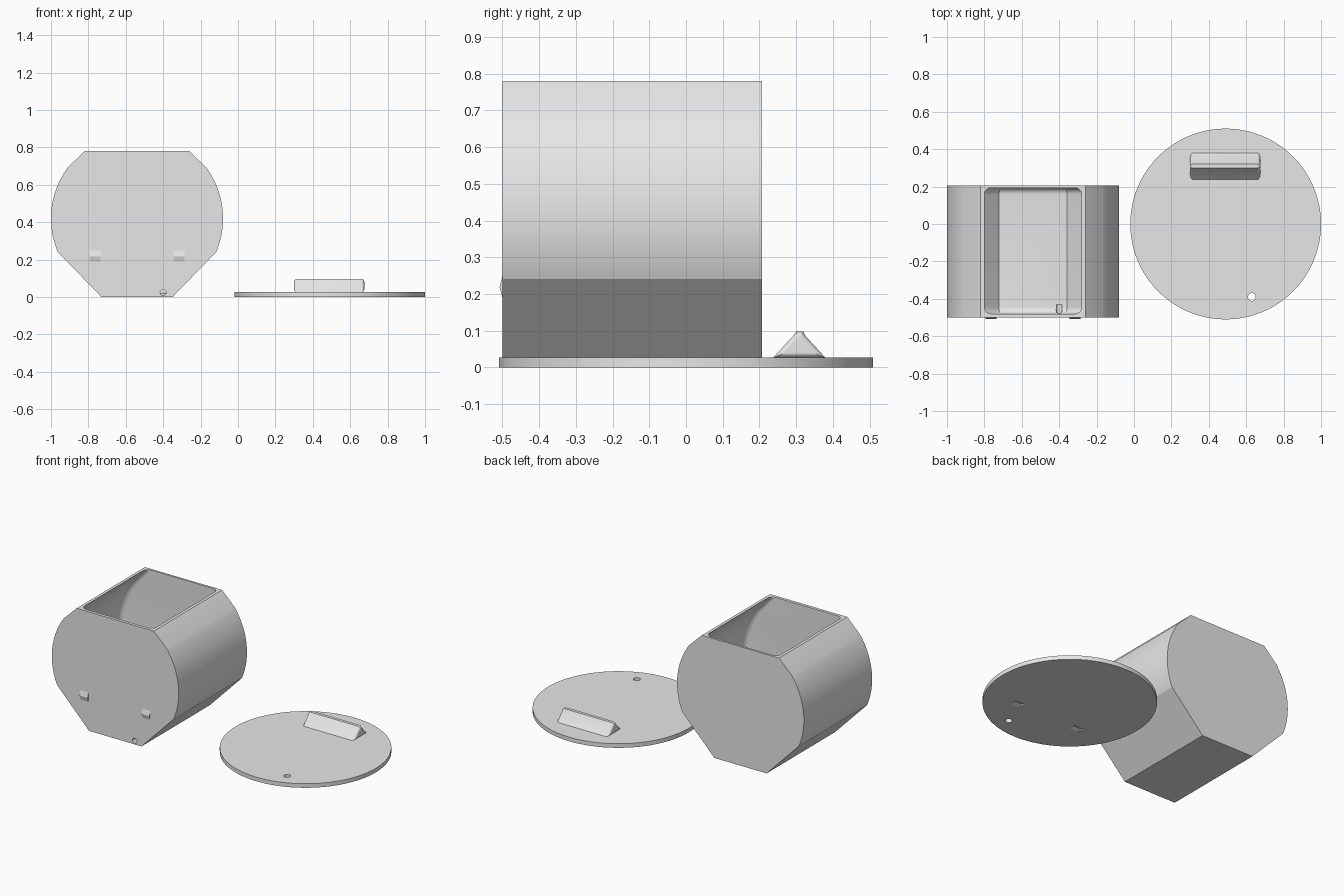
import bpy, bmesh, math

if "Cube" in bpy.data.objects:
    bpy.data.objects.remove(bpy.data.objects["Cube"])

grey = bpy.data.materials.new("light grey")
grey.diffuse_color = (0.8, 0.8, 0.8, 1)
grey.use_nodes = True
grey.node_tree.nodes["Principled BSDF"].inputs["Base Color"].default_value = grey.diffuse_color


def make_object(name, bm):
    bmesh.ops.recalc_face_normals(bm, faces=bm.faces[:])
    mesh = bpy.data.meshes.new(name)
    bm.to_mesh(mesh)
    bm.free()
    mesh.materials.append(grey)
    ob = bpy.data.objects.new(name, mesh)
    bpy.context.collection.objects.link(ob)
    return ob


def prism(name, pts, axis, lo, hi, end_round=0):
    """Extrude a 2D outline along an axis, optionally rounding the end rims."""
    place = {'x': lambda a, b, t: (t, a, b),
             'y': lambda a, b, t: (a, t, b),
             'z': lambda a, b, t: (a, b, t)}[axis]
    bm = bmesh.new()
    ends = [[bm.verts.new(place(a, b, t)) for a, b in pts] for t in (lo, hi)]
    caps = [bm.faces.new(ring) for ring in ends]
    n = len(pts)
    for i in range(n):
        j = (i + 1) % n
        bm.faces.new((ends[0][i], ends[0][j], ends[1][j], ends[1][i]))
    bmesh.ops.recalc_face_normals(bm, faces=bm.faces[:])
    if end_round:
        rims = [e for cap in caps for e in cap.edges]
        bmesh.ops.bevel(bm, geom=rims, offset=end_round, segments=8,
                        profile=0.5, affect='EDGES', clamp_overlap=True)
    return make_object(name, bm)


def circle(cx, cy, r, n):
    return [(cx + r * math.cos(2 * math.pi * i / n),
             cy + r * math.sin(2 * math.pi * i / n)) for i in range(n)]


def cut(target, cutter):
    """Subtract the cutter from the target and discard it."""
    mod = target.modifiers.new("cut", 'BOOLEAN')
    mod.operation, mod.solver, mod.object = 'DIFFERENCE', 'EXACT', cutter
    bpy.ops.object.select_all(action='DESELECT')
    bpy.context.view_layer.objects.active = target
    target.select_set(True)
    bpy.ops.object.modifier_apply(modifier=mod.name)
    bpy.data.objects.remove(cutter)


def smooth(ob, degrees=16):
    bpy.ops.object.select_all(action='DESELECT')
    bpy.context.view_layer.objects.active = ob
    ob.select_set(True)
    bpy.ops.object.shade_smooth_by_angle(angle=math.radians(degrees))


CX, CZ, R = -0.54, 0.42, 0.46     # container axis and radius
WALL = 0.02


def container_outline(t, top):
    """Round outline with flat bottom, sloped lower sides and flat top."""
    half = [(0.19 - 0.42 * t, t)]
    for i in range(21):
        a = math.radians(-23 + 59 * i / 20)
        half.append(((R - t) * math.cos(a), CZ + (R - t) * math.sin(a)))
    half.append((0.28 - t, 0.78))
    if top > 0.78:
        half.append((0.28 - t, top))
    return ([(CX + x, z) for x, z in half] +
            [(CX - x, z) for x, z in reversed(half)])


# Container shell
container = prism("container", container_outline(0, 0.78), 'y', -0.5, 0.207)
cavity = prism("cavity", container_outline(WALL, 0.9), 'y', -0.48, 0.193, 0.035)

# Domed boss left standing on the cavity floor
bm = bmesh.new()
bmesh.ops.create_uvsphere(bm, u_segments=32, v_segments=16, radius=0.05)
for v in bm.verts:
    x, y, z = v.co
    v.co = (-0.40 + x, -0.43 + z - (0.1 if z < -1e-4 else 0), 0.025 + y)
cut(cavity, make_object("boss", bm))
cut(container, cavity)

# Pin hole in the front, running into the boss
cut(container, prism("pin_cutter", circle(-0.40, 0.024, 0.016, 24), 'y', -0.55, -0.43))
smooth(container)

# Wedge catches on the container front
for side, s in (("left", -1), ("right", 1)):
    x = CX + s * 0.224
    prism(side + "_catch", [(-0.495, 0.19), (-0.5, 0.19), (-0.508, 0.218),
                            (-0.5, 0.25), (-0.495, 0.25)], 'x', x - 0.029, x + 0.029)

# Round lid with a through hole and two wedge notches underneath
LX, LID = 0.49, 0.027
lid = prism("lid", circle(LX, 0, 0.51, 96), 'z', 0, LID)
cut(lid, prism("hole_cutter", circle(LX + 0.14, -0.39, 0.021, 24), 'z', -0.1, 0.1))
for s in (-1, 1):
    x = LX + s * 0.224
    cut(lid, prism("notch_cutter", [(-0.235, -0.002), (-0.203, 0.010), (-0.17, -0.002)],
                   'x', x - 0.031, x + 0.031))
smooth(lid)

# Ridge handle on the lid
handle = prism("handle", [(0.237, LID - 0.001), (0.38, LID - 0.001), (0.325, 0.086),
                          (0.320, 0.097), (0.300, 0.097), (0.292, 0.086)],
               'x', 0.30, 0.675, 0.016)
smooth(handle, 20)
